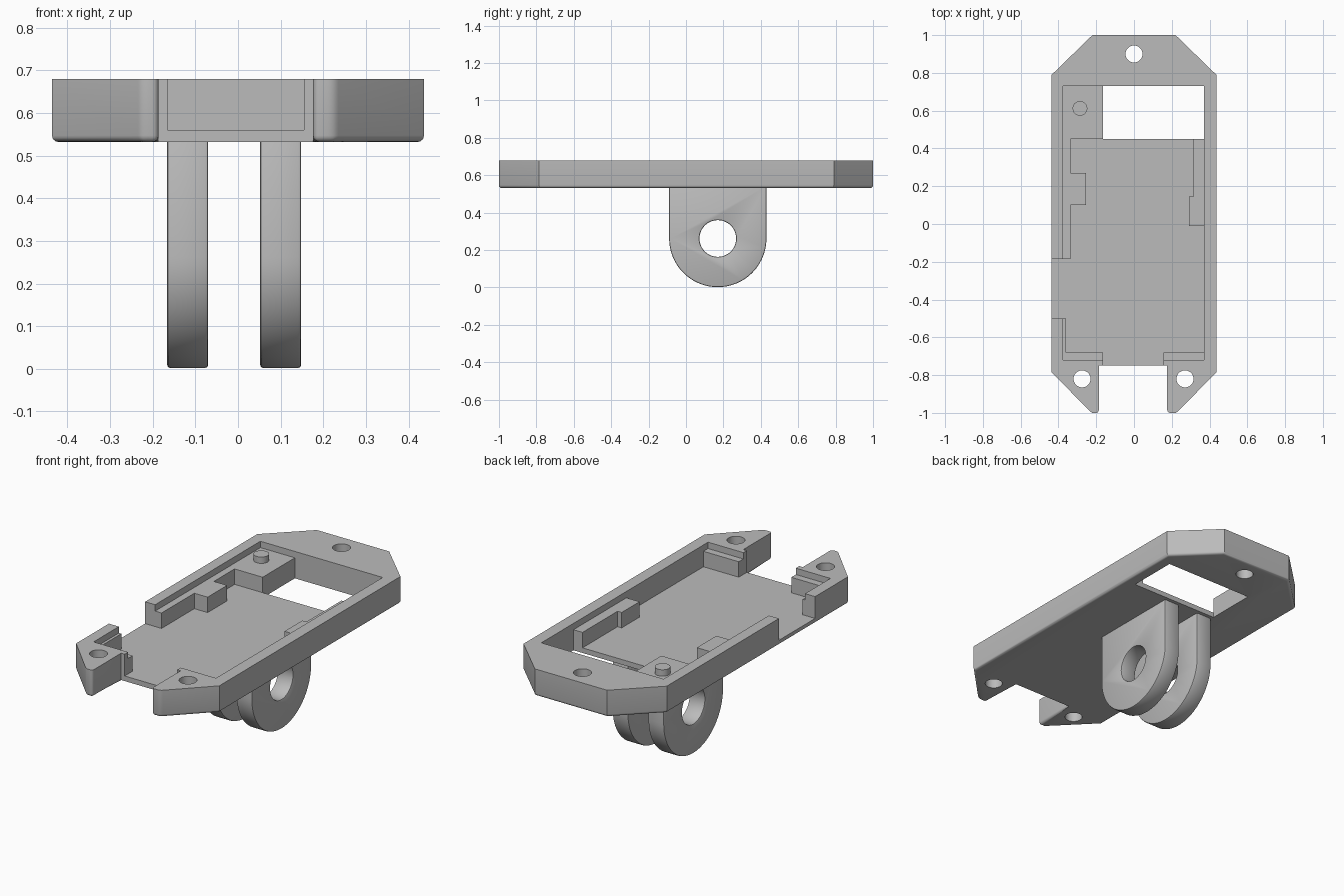
import bpy, bmesh
from math import pi, sin, cos

cube = bpy.data.objects.get("Cube")
if cube:
    bpy.data.objects.remove(cube, do_unlink=True)

grey = bpy.data.materials.new("plain_grey")
grey.use_nodes = True
grey.diffuse_color = (0.5, 0.5, 0.5, 1)
grey.node_tree.nodes["Principled BSDF"].inputs["Base Color"].default_value = (0.5, 0.5, 0.5, 1)

BOTTOM, FLOOR, LEDGE, TOP = 0.532, 0.56, 0.645, 0.68


def finish(name, bm):
    bmesh.ops.recalc_face_normals(bm, faces=bm.faces[:])
    mesh = bpy.data.meshes.new(name)
    bm.to_mesh(mesh)
    bm.free()
    mesh.materials.append(grey)
    obj = bpy.data.objects.new(name, mesh)
    bpy.context.collection.objects.link(obj)
    return obj


def extrude(points, low, high, axis="z"):
    """Extrude a flat outline along z (points are x, y) or x (points are y, z)."""
    bm = bmesh.new()
    place = (lambda p: (p[0], p[1], low)) if axis == "z" else (lambda p: (low, p[0], p[1]))
    face = bm.faces.new([bm.verts.new(place(p)) for p in points])
    grown = bmesh.ops.extrude_face_region(bm, geom=[face])
    depth = high - low
    bmesh.ops.translate(bm, verts=[v for v in grown["geom"] if isinstance(v, bmesh.types.BMVert)],
                        vec=(0, 0, depth) if axis == "z" else (depth, 0, 0))
    bmesh.ops.recalc_face_normals(bm, faces=bm.faces[:])
    return bm


def rect(x0, x1, y0, y1):
    return [(x0, y0), (x1, y0), (x1, y1), (x0, y1)]


def circle(a, b, r, start=0.0, sweep=2 * pi, n=48):
    count = n if sweep >= 2 * pi else n + 1
    return [(a + r * cos(start + sweep * i / n), b + r * sin(start + sweep * i / n)) for i in range(count)]


def cut(obj, bm):
    cutter = finish("cutter", bm)
    cutter.hide_render = True
    mod = obj.modifiers.new("cut", "BOOLEAN")
    mod.operation, mod.solver, mod.object = "DIFFERENCE", "EXACT", cutter
    bpy.context.view_layer.objects.active = obj
    bpy.ops.object.modifier_apply(modifier=mod.name)
    bpy.data.objects.remove(cutter, do_unlink=True)


def smooth(obj):
    bpy.ops.object.select_all(action="DESELECT")
    obj.select_set(True)
    bpy.context.view_layer.objects.active = obj
    bpy.ops.object.shade_smooth_by_angle(angle=0.6)


# Tray outline with two prongs at the front and a rounded lower edge
outline = [(-0.22, 1), (0.22, 1), (0.436, 0.79), (0.436, -0.785), (0.225, -1), (0.176, -1),
           (0.176, -0.75), (-0.186, -0.75), (-0.186, -1), (-0.225, -1), (-0.436, -0.785), (-0.436, 0.79)]
bm = extrude(outline, BOTTOM, TOP)
rounded = []
for e in bm.edges:
    a, b = (v.co for v in e.verts)
    upright = abs(a.z - b.z) > 0.01
    low_edge = max(a.z, b.z) < BOTTOM + 0.01
    notch = abs(a.y + 0.75) < 0.01 and abs(b.y + 0.75) < 0.01
    if (upright and a.y < -0.99) or (low_edge and not notch):
        rounded.append(e)
bmesh.ops.bevel(bm, geom=rounded, offset=0.015, segments=4, profile=0.5, affect="EDGES")
tray = finish("tray", bm)

# Cavity, front and side openings, window and screw holes
cut(tray, extrude(rect(-0.375, 0.37, -0.72, 0.73), FLOOR, 0.8))
cut(tray, extrude(rect(-0.165, 0.155, -0.8, -0.6), FLOOR, 0.8))
cut(tray, extrude(rect(-0.5, -0.3, -0.5, -0.185), FLOOR, 0.8))
cut(tray, extrude(rect(-0.165, 0.37, 0.45, 0.73), 0.4, 0.8))
for x, y in [(0, 0.9), (-0.275, -0.82), (0.27, -0.82)]:
    cut(tray, extrude(circle(x, y, 0.045), 0.4, 0.8))
smooth(tray)

# Support ledges inside the cavity
ledges = {
    "right_ledge": [(-0.38, -0.185), (-0.336, -0.185), (-0.336, 0.1), (-0.255, 0.1), (-0.255, 0.27),
                    (-0.336, 0.27), (-0.336, 0.45), (-0.165, 0.45), (-0.165, 0.735), (-0.38, 0.735)],
    "left_ledge": [(0.375, -0.01), (0.375, 0.45), (0.315, 0.45), (0.315, 0.145), (0.29, 0.145), (0.29, -0.01)],
    "front_right_ledge": [(-0.38, -0.725), (-0.165, -0.725), (-0.165, -0.68), (-0.36, -0.68),
                          (-0.36, -0.5), (-0.38, -0.5)],
    "front_left_ledge": rect(0.155, 0.375, -0.725, -0.68),
}
for name, points in ledges.items():
    finish(name, extrude(points, FLOOR - 0.01, LEDGE))

# Locating peg
smooth(finish("locating_peg", extrude(circle(-0.286, 0.612, 0.039), LEDGE - 0.01, TOP)))

# Two mounting lugs with a pivot hole and softened edges
LUG_Y, LUG_Z, LUG_R = 0.17, 0.262, 0.26
for name, x0, x1 in [("right_lug", -0.166, -0.07), ("left_lug", 0.052, 0.148)]:
    arch = circle(LUG_Y, LUG_Z, LUG_R, pi, pi) + [(LUG_Y + LUG_R, 0.545), (LUG_Y - LUG_R, 0.545)]
    lug = finish(name, extrude(arch, x0, x1, "x"))
    cut(lug, extrude(circle(LUG_Y, LUG_Z, 0.098), x0 - 0.1, x1 + 0.1, "x"))
    bevel = lug.modifiers.new("soft_edges", "BEVEL")
    bevel.width, bevel.segments, bevel.limit_method, bevel.angle_limit = 0.007, 2, "ANGLE", 0.7
    bpy.context.view_layer.objects.active = lug
    bpy.ops.object.modifier_apply(modifier=bevel.name)
    smooth(lug)
